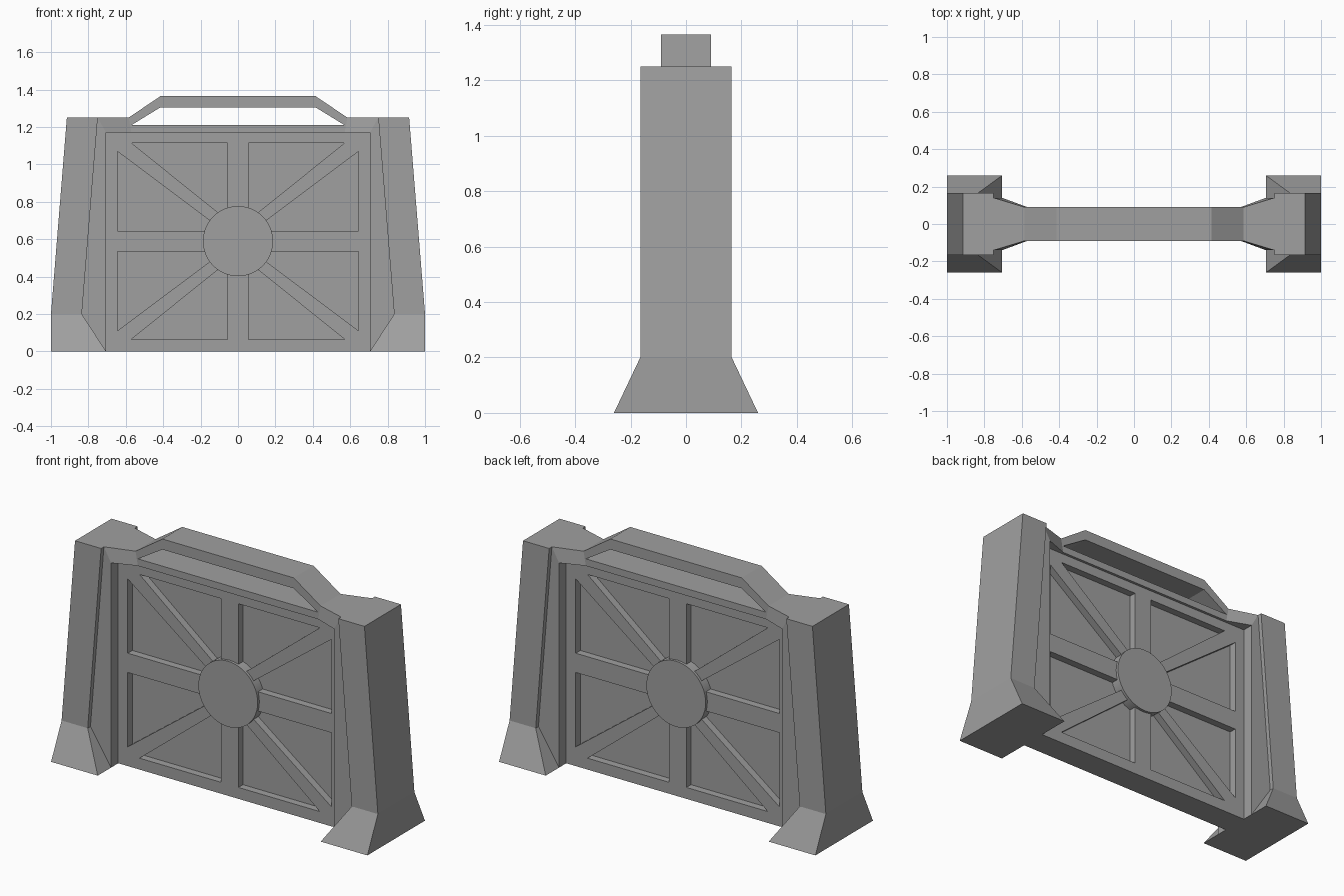
import bpy, bmesh, math

cube = bpy.data.objects.get("Cube")
if cube:
    bpy.data.objects.remove(cube, do_unlink=True)

GREY = (0.35, 0.35, 0.35, 1)
grey = bpy.data.materials.new("plain_grey")
grey.use_nodes = True
grey.diffuse_color = GREY
grey.node_tree.nodes["Principled BSDF"].inputs["Base Color"].default_value = GREY


def finish(name, bm):
    """Clean the bmesh and turn it into a grey object."""
    bmesh.ops.remove_doubles(bm, verts=bm.verts, dist=1e-5)
    bmesh.ops.recalc_face_normals(bm, faces=bm.faces)
    mesh = bpy.data.meshes.new(name)
    bm.to_mesh(mesh)
    bm.free()
    mesh.materials.append(grey)
    obj = bpy.data.objects.new(name, mesh)
    bpy.context.collection.objects.link(obj)
    return obj


def loft(bm, rings):
    """Skin equal-length rings of points and cap both ends."""
    loops = [[bm.verts.new(p) for p in ring] for ring in rings]
    n = len(loops[0])
    for a, b in zip(loops, loops[1:]):
        for i in range(n):
            j = (i + 1) % n
            bm.faces.new((a[i], a[j], b[j], b[i]))
    bm.faces.new(loops[0][::-1])
    bm.faces.new(loops[-1])


def prism(bm, outline, y0, y1):
    """Extrude an x-z outline along y."""
    loft(bm, [[(x, y, z) for x, z in outline] for y in (y0, y1)])


# Side posts with flared feet and a stepped inner edge
WALL_X, WALL_Y = 0.705, 0.14
LEVELS = [  # z, outer x, inner x, half depth, x of the inner wall
    (0.0, 1.0, 0.705, 0.26, WALL_X),
    (0.2, 1.0, 0.835, 0.165, WALL_X),
    (1.17, 0.9215, 0.7565, 0.165, WALL_X),
    (1.25, 0.915, 0.75, 0.165, 0.75),
]
for side, s in (("left", 1), ("right", -1)):
    bm = bmesh.new()
    rings = []
    for z, xo, xi, yf, xw in LEVELS:
        half = [(xo, yf), (xi, yf), (xi, WALL_Y), (xw, WALL_Y)]
        ring = half + [(x, -y) for x, y in reversed(half)]
        rings.append([(s * x, y, z) for x, y in ring])
    loft(bm, rings)
    finish(side + "_post", bm)

    # Tapered shoulder joining the post to the top rail
    bm = bmesh.new()
    loft(bm, [
        [(s * 0.57, -0.09, 1.17), (s * 0.57, 0.09, 1.17),
         (s * 0.585, 0.09, 1.25), (s * 0.585, -0.09, 1.25)],
        [(s * WALL_X, -WALL_Y, 1.17), (s * WALL_X, WALL_Y, 1.17),
         (s * 0.75, WALL_Y, 1.25), (s * 0.75, -WALL_Y, 1.25)],
    ])
    finish(side + "_shoulder", bm)

# Top rail and the raised handle over it
bm = bmesh.new()
prism(bm, [(-0.57, 1.17), (0.57, 1.17), (0.57, 1.21), (-0.57, 1.21)], -0.09, 0.09)
finish("top_rail", bm)

outer = [(0.57, 1.17), (0.585, 1.25), (0.415, 1.365)]
inner = [(0.415, 1.305), (0.57, 1.21)]
bm = bmesh.new()
prism(bm, outer + [(-x, z) for x, z in outer[::-1]]
      + [(-x, z) for x, z in inner[::-1]] + inner, -0.09, 0.09)
finish("handle", bm)

# Panel with triangular recesses that leave a border and eight spokes
HUB_Z = 0.59
bm = bmesh.new()
prism(bm, [(-WALL_X, 0), (WALL_X, 0), (WALL_X, 1.17), (-WALL_X, 1.17)], -0.075, 0.075)
panel = finish("panel", bm)

TRIANGLES = [
    [(0.055, 0.525), (0.57, 0.525), (0.055, 0.111)],
    [(0.645, 0.48), (0.645, 0.055), (0.078, 0.055)],
]
bm = bmesh.new()
for sx in (1, -1):
    for sz in (1, -1):
        for sy in (1, -1):
            for tri in TRIANGLES:
                prism(bm, [(sx * x, HUB_Z + sz * z) for x, z in tri],
                      sy * 0.033, sy * 0.2)
cutter = finish("recess_cutter", bm)
cutter.hide_render = True

mod = panel.modifiers.new("recesses", "BOOLEAN")
mod.operation = "DIFFERENCE"
mod.solver = "EXACT"
mod.object = cutter
bpy.context.view_layer.objects.active = panel
bpy.ops.object.modifier_apply(modifier=mod.name)
bpy.data.objects.remove(cutter, do_unlink=True)

# Round hub
bm = bmesh.new()
N = 48
prism(bm, [(0.1875 * math.cos(2 * math.pi * i / N),
            HUB_Z + 0.1875 * math.sin(2 * math.pi * i / N)) for i in range(N)],
      -0.09, 0.09)
hub = finish("hub", bm)
bpy.ops.object.select_all(action="DESELECT")
hub.select_set(True)
bpy.context.view_layer.objects.active = hub
bpy.ops.object.shade_smooth_by_angle(angle=math.radians(30))
